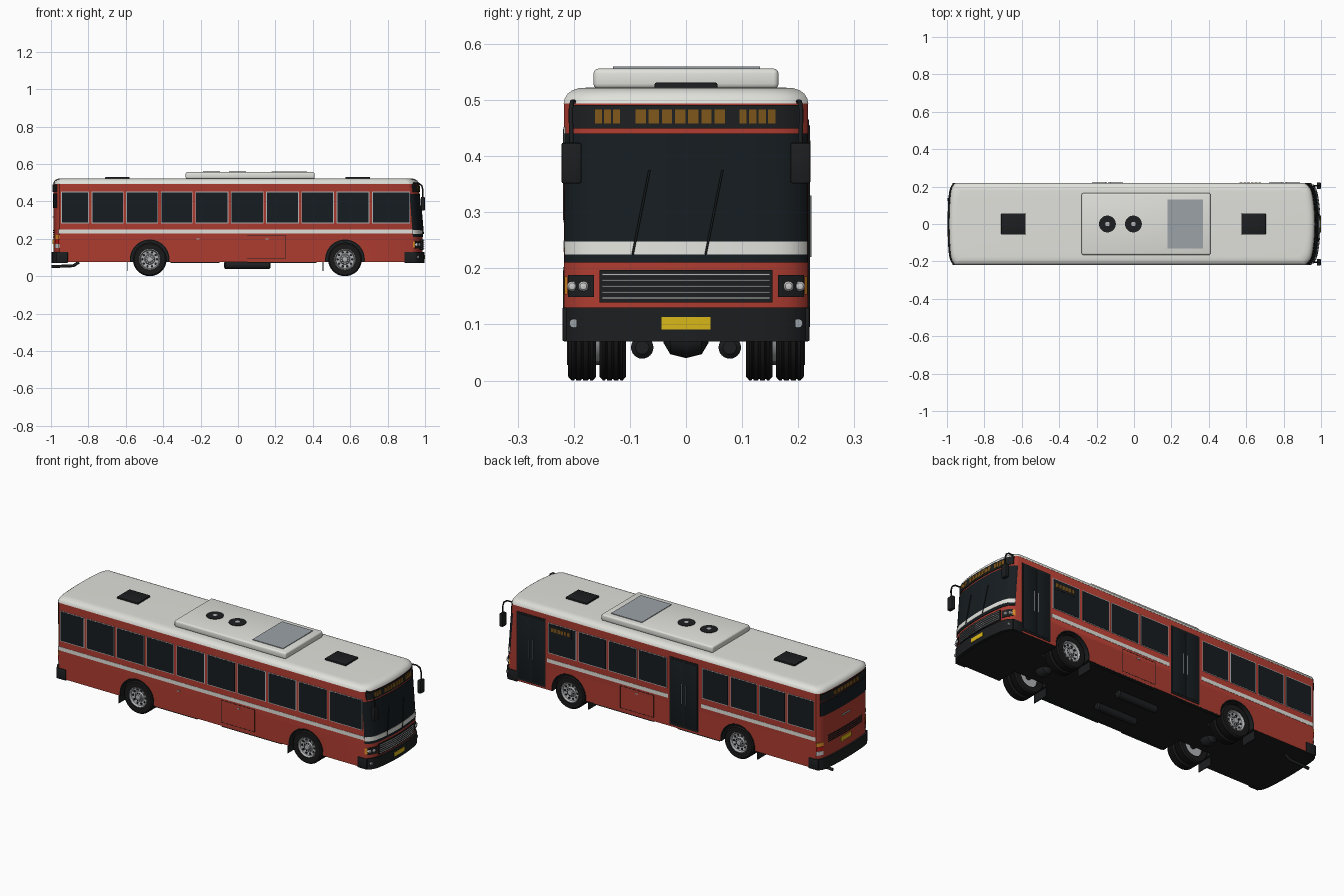
import bpy, bmesh, math
from math import sin, cos, pi, asin, radians

if "Cube" in bpy.data.objects:
    bpy.data.objects.remove(bpy.data.objects["Cube"])

W = 0.217
def mat(name, r, g, b):
    m = bpy.data.materials.new(name)
    m.diffuse_color = (r, g, b, 1)
    m.use_nodes = True
    m.node_tree.nodes["Principled BSDF"].inputs["Base Color"].default_value = m.diffuse_color
    return m
RED = mat("red_paint", 0.42, 0.045, 0.03)
WHITE = mat("white_paint", 0.75, 0.75, 0.71)
GLASS = mat("dark_glass", 0.008, 0.012, 0.015)
BLACK = mat("black_plastic", 0.012, 0.013, 0.014)
RUBBER = mat("rubber", 0.01, 0.01, 0.01)
STEEL = mat("steel", 0.45, 0.46, 0.47)
GREY = mat("grey_panel", 0.33, 0.36, 0.39)
AMBER = mat("amber", 0.75, 0.27, 0.02)
DISPLAY = mat("display_amber", 0.2, 0.09, 0.01)
YELLOW = mat("yellow_plate", 0.7, 0.48, 0.01)
LAMP = mat("lamp", 0.8, 0.8, 0.8)
TAIL = mat("tail_red", 0.5, 0.01, 0.01)

def finish(name, bm, m, angle=35):
    bmesh.ops.recalc_face_normals(bm, faces=bm.faces)
    me = bpy.data.meshes.new(name)
    bm.to_mesh(me)
    bm.free()
    me.materials.append(m)
    me.shade_smooth()
    me.set_sharp_from_angle(angle=radians(angle))
    ob = bpy.data.objects.new(name, me)
    bpy.context.collection.objects.link(ob)
    return ob

def loft(name, rings, m, closed=False):
    bm = bmesh.new()
    vs = [[bm.verts.new(p) for p in r] for r in rings]
    n = len(vs[0])
    pairs = list(zip(vs, vs[1:])) + ([(vs[-1], vs[0])] if closed else [])
    for a, b in pairs:
        for i in range(n):
            j = (i + 1) % n
            bm.faces.new((a[i], a[j], b[j], b[i]))
    if not closed:
        bm.faces.new(vs[0])
        bm.faces.new(vs[-1])
    return finish(name, bm, m)

def box(name, x, y, z, m, bevel=0, seg=2):
    y = sorted(y)
    bm = bmesh.new()
    bmesh.ops.create_cube(bm, size=1)
    for v in bm.verts:
        v.co = [(r[0] + r[1]) / 2 + c * (r[1] - r[0]) for r, c in zip((x, y, z), v.co)]
    if bevel:
        bmesh.ops.bevel(bm, geom=bm.edges[:], offset=bevel, segments=seg, profile=0.5, affect='EDGES')
    return finish(name, bm, m)

def lathe(name, c, axis, prof, m, n=40, closed=False):
    """Profile of (radius, distance along axis) spun round an axis through c."""
    def pt(r, d, a):
        o = {'x': (d, r * cos(a), r * sin(a)), 'y': (r * cos(a), d, r * sin(a)),
             'z': (r * cos(a), r * sin(a), d)}[axis]
        return [p + q for p, q in zip(c, o)]
    return loft(name, [[pt(r, d, 2 * pi * i / n) for i in range(n)] for r, d in prof], m, closed)

def tube(name, pts, r, m):
    cu = bpy.data.curves.new(name, 'CURVE')
    cu.dimensions = '3D'
    cu.bevel_depth, cu.bevel_resolution, cu.use_fill_caps = r, 2, True
    s = cu.splines.new('POLY')
    s.points.add(len(pts) - 1)
    for p, q in zip(s.points, pts):
        p.co = (*q, 1)
    cu.materials.append(m)
    ob = bpy.data.objects.new(name, cu)
    bpy.context.collection.objects.link(ob)

# Curved end faces of the body: +1 is the nose, -1 the tail
def surf(e, y, z):
    d = min(abs(y) / W, 1)
    if e > 0:
        return 0.987 - 0.022 * max(0, z - 0.21) / 0.29 - 0.025 * d**2 - 0.028 * d**12
    return -(0.987 - 0.012 * d**2 - 0.02 * d**12)

def panel(name, e, y0, y1, z0, z1, off, m, n=None):
    n = n or max(2, int((y1 - y0) * 60))
    t0, t1 = asin(y0 / W), asin(y1 / W)
    rings = []
    for i in range(n + 1):
        y = W * sin(t0 + (t1 - t0) * i / n)
        a, b = surf(e, y, z0), surf(e, y, z1)
        rings.append([(a - e * 0.008, y, z0), (a + e * off, y, z0), (b + e * off, y, z1), (b - e * 0.008, y, z1)])
    return loft(name, rings, m)

def plan(z, inset):
    ts = [-pi / 2 + pi * i / 28 for i in range(29)]
    f = [(surf(1, W * sin(t), z) - inset, (W - inset) * sin(t), z) for t in ts]
    r = [(surf(-1, W * sin(t), z) + inset, (W - inset) * sin(t), z) for t in reversed(ts)]
    return f + r

# Body shell with wheel arches cut out, then roof
AXLES = (-0.472, 0.572)
body = loft("body_shell", [plan(z, 0) for z in (0.075, 0.21, 0.496)], RED)
body.data.materials.append(BLACK)
for x in AXLES:
    for s in (-1, 1):
        cut = lathe("arch_cutter", (x, 0, 0.09), 'y', [(0.104, 0.1 * s), (0.104, 0.3 * s)], BLACK, 48)
        cut.hide_render = True
        mod = body.modifiers.new("arch", 'BOOLEAN')
        mod.operation, mod.object, mod.solver = 'DIFFERENCE', cut, 'EXACT'
        bpy.context.view_layer.objects.active = body
        bpy.ops.object.modifier_apply(modifier=mod.name)
        bpy.data.objects.remove(cut)
for p in body.data.polygons:
    c, n = p.center, p.normal
    mid = abs(c.x) < 0.8 and c.z < 0.25
    p.material_index = int(n.z < -0.5 or (mid and (abs(n.y) < 0.5 or abs(c.y) < 0.15)))
body.data.set_sharp_from_angle(angle=radians(35))
loft("roof", [plan(z, i) for z, i in ((0.494, -0.001), (0.503, 0.001), (0.511, 0.006), (0.517, 0.014), (0.521, 0.026), (0.522, 0.04))], WHITE)

# Side windows, doors and stripes
def window(x0, x1, s):
    box("window_frame", (x0, x1), (s * 0.214, s * 0.2185), (0.282, 0.452), STEEL)
    box("window_glass", (x0 + 0.004, x1 - 0.004), (s * 0.214, s * 0.2195), (0.286, 0.448), GLASS)
cuts = [-0.953, -0.79, -0.605, -0.42, -0.235, -0.045, 0.144, 0.332, 0.52, 0.71, 0.925]
for a, b in zip(cuts, cuts[1:]):
    window(a + 0.007, b - 0.007 if b < 0.9 else b - 0.005, -1)
for start, end in ((-0.95, -0.245), (-0.04, 0.705)):
    w = (end - start) / 4
    for i in range(4):
        window(start + i * w + 0.006, start + (i + 1) * w - 0.006, 1)
    box("side_stripe", (start - 0.002, end), (0.214, 0.2183), (0.229, 0.25), WHITE)
box("side_stripe", (-0.96, 0.932), (-0.214, -0.2183), (0.229, 0.25), WHITE)
for x in (-0.23, 0.715):
    box("door_frame", (x, x + 0.178), (0.21, 0.2195), (0.085, 0.465), BLACK)
    for i in range(2):
        a = x + 0.006 + i * 0.085
        box("door_leaf", (a, a + 0.081), (0.21, 0.221), (0.095, 0.455), GLASS, 0.001)
        h = x + 0.076 + i * 0.026
        tube("door_handle", [(h, 0.2225, 0.22), (h, 0.2225, 0.33)], 0.0015, STEEL)
box("side_sign", (0.555, 0.69), (0.215, 0.2205), (0.395, 0.44), BLACK)
for i in range(6):
    box("side_sign_block", (0.565 + i * 0.02, 0.58 + i * 0.02), (0.215, 0.2215), (0.407, 0.428), DISPLAY)

# Service hatches, latches and skirt trims
for s in (-1, 1):
    y = (s * 0.214, s * 0.2178)
    for x in (0.048, 0.255):
        box("hatch_seam", (x - 0.001, x + 0.001), y, (0.095, 0.218), BLACK)
    for z in (0.095, 0.218):
        box("hatch_seam", (0.048, 0.255), y, (z - 0.001, z + 0.001), BLACK)
    for x in (-0.215, 0.155):
        box("hatch_latch", (x - 0.008, x + 0.008), (s * 0.214, s * 0.2195), (0.196, 0.202), STEEL)
    for a, b in ((-0.36, -0.1), (0.05, 0.42)):
        box("skirt_trim", (a, b), (s * 0.2, s * 0.2165), (0.07, 0.078), BLACK)

# Wheels: tyre, rim, hub and vent holes
def tyre(x, s, y0, y1):
    prof = [(0.056, y0), (0.083, y0), (0.09, y0 + 0.006)]
    for k in range(1, 4):
        g = y0 + (y1 - y0) * k / 4
        prof += [(0.09, g - 0.002), (0.087, g - 0.001), (0.087, g + 0.001), (0.09, g + 0.002)]
    prof += [(0.09, y1 - 0.006), (0.083, y1), (0.056, y1)]
    lathe("tyre", (x, 0, 0.09), 'y', [(r, s * d) for r, d in prof], RUBBER, 48, True)
for x in AXLES:
    for s in (-1, 1):
        tyre(x, s, 0.16, 0.21)
        tyre(x, s, 0.107, 0.154)
        lathe("wheel_rim", (x, 0, 0.09), 'y', [(r, s * d) for r, d in ((0.057, 0.12), (0.057, 0.207), (0.053, 0.209), (0.048, 0.198), (0.028, 0.194), (0.024, 0.202), (0.016, 0.203), (0.014, 0.211), (0.008, 0.212))], STEEL, 40)
        for k in range(10):
            a = 2 * pi * k / 10
            c = (x + 0.039 * cos(a), 0, 0.09 + 0.039 * sin(a))
            lathe("rim_hole", c, 'y', [(0.0065, s * 0.19), (0.0065, s * 0.1975)], BLACK, 12)
            c = (x + 0.02 * cos(a), 0, 0.09 + 0.02 * sin(a))
            lathe("wheel_nut", c, 'y', [(0.0025, s * 0.2), (0.0025, s * 0.206)], BLACK, 6)
        lip = []
        for k in range(33):
            a = radians(-8) + radians(196) * k / 32
            lip.append([(x + r * cos(a), s * d, 0.09 + r * sin(a)) for r, d in ((0.101, 0.2), (0.101, 0.2195), (0.106, 0.2195), (0.106, 0.2))])
        loft("arch_lip", lip, BLACK)
        box("mud_flap", (x - 0.119, x - 0.115), (s * 0.12, s * 0.212), (0.028, 0.085), BLACK)
    lathe("axle", (x, 0, 0.09), 'y', [(0.015, -0.15), (0.015, 0.15)], BLACK, 16)
    lathe("axle_housing", (x, 0, 0.077), 'y', [(0.01, -0.04), (0.03, -0.028), (0.037, 0), (0.03, 0.028), (0.01, 0.04)], BLACK, 24)

# Underside tanks and exhaust
for s in (-1, 1):
    lathe("air_tank", (0.05, s * 0.078, 0.059), 'x', [(0.012, -0.125), (0.02, -0.118), (0.02, 0.118), (0.012, 0.125)], BLACK, 24)
tube("exhaust_pipe", [(-0.85, 0.13, 0.075), (-0.88, 0.13, 0.056), (-0.998, 0.13, 0.051)], 0.008, BLACK)

# Nose: windscreen, stripe, display, grille
panel("windscreen", 1, -0.2165, 0.2165, 0.21, 0.44, 0.003, GLASS)
panel("front_stripe", 1, -0.2165, 0.2165, 0.225, 0.248, 0.005, WHITE)
panel("front_display", 1, -0.204, 0.204, 0.449, 0.491, 0.004, BLACK)
for y0, w, n in ((-0.162, 0.016, 3), (-0.09, 0.0235, 7), (0.095, 0.017, 4)):
    for i in range(n):
        panel("display_block", 1, y0 + i * w, y0 + (i + 0.78) * w, 0.458, 0.483, 0.0055, DISPLAY)
panel("front_grille", 1, -0.154, 0.154, 0.139, 0.197, 0.005, BLACK)
for i in range(5):
    z = 0.147 + i * 0.0105
    panel("grille_slat", 1, -0.15, 0.15, z - 0.0015, z + 0.0015, 0.009, STEEL)
for y in (-0.095, 0.035):
    tube("wiper", [(surf(1, y + 0.03 * k, 0.225 + 0.15 * k) + 0.007, y + 0.03 * k, 0.225 + 0.15 * k) for k in (0, 0.5, 1)], 0.002, BLACK)
for e in (-1, 1):
    panel("bumper", e, -0.2168, 0.2168, 0.07, 0.13, 0.01, BLACK)
    for s in (-1, 1):
        box("bumper_end", (0.89, 0.95) if e > 0 else (-0.97, -0.91), (s * 0.205, s * 0.2205), (0.07, 0.13), BLACK, 0.003)
panel("front_plate", 1, -0.044, 0.044, 0.091, 0.113, 0.0125, YELLOW)

# Lamps and mirrors, mirrored left and right
for s in (-1, 1):
    def side(name, e, a, b, *rest):
        panel(name, e, *sorted((s * a, s * b)), *rest)
    side("headlamp_bezel", 1, 0.164, 0.2105, 0.149, 0.188, 0.004, BLACK)
    side("indicator", 1, 0.211, 0.2168, 0.153, 0.185, 0.004, AMBER)
    for y in (0.183, 0.203):
        lathe("headlamp", (surf(1, y, 0.168), s * y, 0.168), 'x', [(0.009, -0.008), (0.009, 0.006), (0.006, 0.01), (0.002, 0.011)], LAMP, 20)
    lathe("fog_lamp", (surf(1, 0.2, 0.102), s * 0.2, 0.102), 'x', [(0.008, -0.005), (0.008, 0.013)], GREY, 20)
    for z, m in ((0.15, LAMP), (0.174, TAIL), (0.198, AMBER)):
        side("tail_lamp", -1, 0.186, 0.2168, z, z + 0.021, 0.004, m)
    tube("mirror_arm", [(0.935, s * 0.2, 0.497), (0.965, s * 0.203, 0.497), (0.982, s * 0.205, 0.485), (0.989, s * 0.205, 0.46), (0.989, s * 0.204, 0.42)], 0.004, BLACK)
    box("mirror", (0.978, 0.999), (s * 0.186, s * 0.222), (0.351, 0.424), BLACK, 0.004)

# Tail: window, display, engine grille, plate, handle
panel("rear_window", -1, -0.2, 0.2, 0.365, 0.443, 0.003, GLASS)
panel("rear_display", -1, -0.2, 0.2, 0.449, 0.489, 0.004, BLACK)
for i in range(8):
    panel("display_block", -1, -0.11 + i * 0.028, -0.088 + i * 0.028, 0.458, 0.48, 0.0055, DISPLAY)
for i in range(4):
    panel("rear_vent", -1, -0.15, 0.15, 0.208 + i * 0.011, 0.213 + i * 0.011, 0.003, BLACK)
panel("rear_plate", -1, -0.044, 0.044, 0.172, 0.196, 0.004, YELLOW)
panel("rear_handle", -1, -0.035, 0.035, 0.313, 0.319, 0.005, STEEL)

# Roof air conditioner with fans, and roof hatches
box("roof_cooler", (-0.28, 0.41), (-0.165, 0.165), (0.52, 0.556), WHITE, 0.009, 3)
box("cooler_panel", (0.18, 0.37), (-0.13, 0.132), (0.55, 0.5595), GREY)
for x in (-0.142, -0.003):
    lathe("cooler_fan", (x, 0, 0), 'z', [(0.045, 0.55), (0.045, 0.5585)], BLACK, 32)
    lathe("fan_hub", (x, 0, 0), 'z', [(0.012, 0.55), (0.012, 0.5595)], STEEL, 20)
for x in (-0.645, 0.64):
    box("roof_hatch", (x - 0.065, x + 0.065), (-0.056, 0.056), (0.515, 0.531), BLACK, 0.003)
